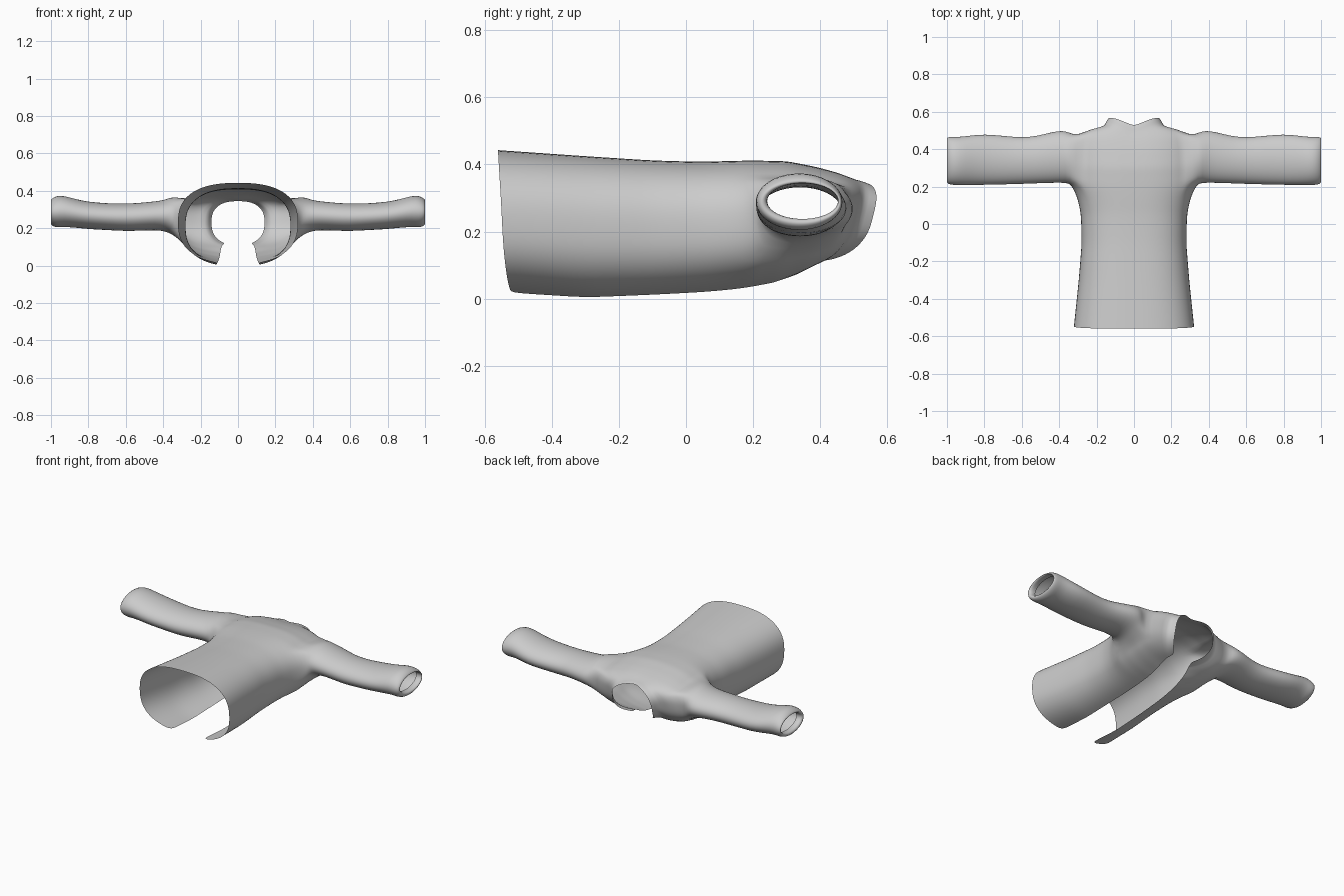
import bpy, bmesh
from math import sin, cos, acos, radians, pi

if "Cube" in bpy.data.objects:
    bpy.data.objects.remove(bpy.data.objects["Cube"])

# Torso sections, hem to collar:
# y at back / side / front, half width, top z, bottom z, half gap, segments to next
SECTIONS = [
    (-.560, -.550, -.520, .322, .443, .018, .115, 3),
    (-.300, -.300, -.300, .296, .425, .004, .115, 3),
    (-.100, -.100, -.100, .280, .412, .012, .112, 2),
    (.050, .050, .050, .284, .408, .020, .107, 2),
    (.140, .140, .140, .303, .411, .028, .104, 1),
    (.200, .200, .190, .330, .412, .035, .102, 3),   # armhole starts
    (.300, .300, .260, .335, .410, .048, .098, 3),
    (.390, .400, .330, .330, .392, .072, .094, 2),
    (.450, .470, .370, .310, .375, .095, .090, 1),   # armhole ends
    (.480, .505, .390, .240, .362, .105, .086, 1),
    (.500, .515, .402, .168, .355, .113, .082, 1),   # neck seam
    (.512, .540, .425, .155, .352, .115, .076, 1),
    (.526, .562, .445, .142, .345, .120, .070, 0),   # collar rim
]
# Sleeve rings: x, y range, z range
SLEEVE = [
    (.350, .218, .492, .165, .372),
    (.385, .220, .500, .183, .352),
    (.440, .220, .492, .190, .344),
    (.520, .217, .470, .187, .336),
    (.600, .214, .462, .184, .331),
    (.700, .211, .472, .190, .333),
    (.800, .209, .481, .195, .341),
    (.870, .208, .474, .203, .356),
    (.930, .207, .466, .207, .374),
    (.970, .208, .467, .202, .374),
    (.996, .214, .465, .213, .358),
    (1.004, .228, .457, .228, .347),
    (.990, .243, .452, .240, .343),                  # cuff folded inward
    (.960, .240, .455, .235, .345),
]
COLS, J0, J1, P = 20, 6, 14, .8


def section_point(s, t):
    """Point on the half section, t = 0 at the back centre, 1 at the front edge."""
    yb, ys, yf, w, top, bot, gap = s
    end = -acos((gap / w) ** (1 / P))
    a = pi / 2 + (end - pi / 2) * t
    zc = (top + bot) / 2
    h = (top - zc) if a > 0 else (zc - bot) / abs(sin(end)) ** P
    z = zc + (h if a > 0 else -h) * abs(sin(a)) ** P
    x = w * max(cos(a), 0) ** P if t > 0 else 0
    y = yb * (1 - t) * (1 - 2 * t) + ys * 4 * t * (1 - t) + yf * t * (2 * t - 1)
    return x, y, z


# Resample the sections into rows
rows, marks = [], []
for k, s in enumerate(SECTIONS):
    marks.append(len(rows))
    n = s[7]
    if n == 0:
        rows.append(s[:7])
    for i in range(n):
        f = i / n
        rows.append([a + (b - a) * f for a, b in zip(s[:7], SECTIONS[k + 1][:7])])
I0, I1 = marks[5], marks[8]

# Torso half with an armhole left open
bm = bmesh.new()
grid = [[bm.verts.new(section_point(r, j / COLS)) for j in range(COLS + 1)] for r in rows]
for i in range(len(rows) - 1):
    for j in range(COLS):
        if not (I0 <= i < I1 and J0 <= j < J1):
            bm.faces.new((grid[i][j], grid[i + 1][j], grid[i + 1][j + 1], grid[i][j + 1]))

# Sleeve grown out of the armhole edge
loop = [grid[I0][j] for j in range(J0, J1)]
loop += [grid[i][J1] for i in range(I0, I1)]
loop += [grid[I1][j] for j in range(J1, J0, -1)]
loop += [grid[i][J0] for i in range(I1, I0, -1)]
count = len(loop)
for x, y0, y1, z0, z1 in SLEEVE:
    ring = []
    for k in range(count):
        a = radians(135) + 2 * pi * k / count
        ring.append(bm.verts.new((x, (y0 + y1) / 2 + (y1 - y0) / 2 * cos(a),
                                  (z0 + z1) / 2 + (z1 - z0) / 2 * sin(a))))
    for k in range(count):
        n = (k + 1) % count
        bm.faces.new((loop[k], loop[n], ring[n], ring[k]))
    loop = ring

for v in grid and [v for row in grid for v in row if not v.link_faces]:
    bm.verts.remove(v)
bmesh.ops.recalc_face_normals(bm, faces=bm.faces)
mesh = bpy.data.meshes.new("jacket")
bm.to_mesh(mesh)
bm.free()
mesh.shade_smooth()
jacket = bpy.data.objects.new("jacket", mesh)
bpy.context.collection.objects.link(jacket)

# Other half, then smooth cloth
mirror = jacket.modifiers.new("mirror", 'MIRROR')
mirror.use_clip = True
mirror.merge_threshold = .001
sub = jacket.modifiers.new("smooth", 'SUBSURF')
sub.levels = sub.render_levels = 1
